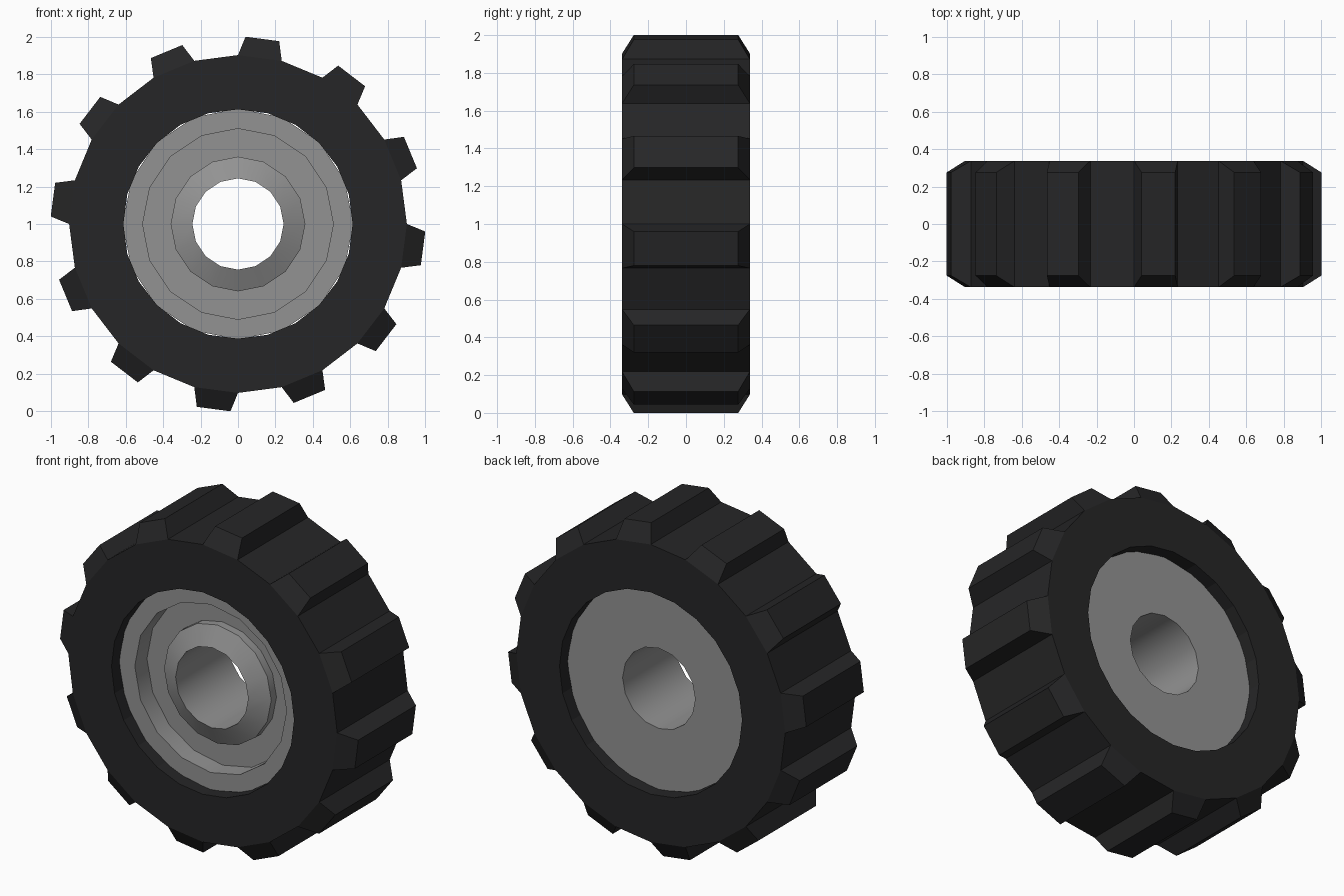
import bpy, bmesh
from math import sin, cos, tau, radians
from mathutils import Vector

if "Cube" in bpy.data.objects:
    bpy.data.objects.remove(bpy.data.objects["Cube"])

CENTRE_Z = 1.0


def point(r, a, y):
    """Point around the axle; angle runs clockwise from the top."""
    return Vector((r * sin(a), y, CENTRE_Z + r * cos(a)))


def lathe(bm, profile, sides):
    """Spin a closed (radius, y) profile about the axle; returns faces[segment][edge]."""
    rings = [[bm.verts.new(point(r, tau * i / sides, y)) for r, y in profile]
             for i in range(sides)]
    n = len(profile)
    return [[bm.faces.new((rings[i][j], rings[i][(j + 1) % n],
                           rings[(i + 1) % sides][(j + 1) % n], rings[(i + 1) % sides][j]))
             for j in range(n)] for i in range(sides)]


def finish(bm, name, colour):
    bmesh.ops.recalc_face_normals(bm, faces=bm.faces)
    mesh = bpy.data.meshes.new(name)
    bm.to_mesh(mesh)
    bm.free()
    mat = bpy.data.materials.new(name + "_material")
    mat.diffuse_color = colour
    mat.use_nodes = True
    mat.node_tree.nodes["Principled BSDF"].inputs["Base Color"].default_value = mat.diffuse_color
    mesh.materials.append(mat)
    obj = bpy.data.objects.new(name, mesh)
    bpy.context.collection.objects.link(obj)
    return obj


# Tyre: 24-sided ring, every second tread face pulled out into a tapered lug
SIDES, HALF_W = 24, 0.338
bm = bmesh.new()
faces = lathe(bm, [(0.613, -HALF_W), (0.903, -HALF_W), (0.903, HALF_W), (0.613, HALF_W)], SIDES)
for i in range(0, SIDES, 2):
    mid = tau * (i + 0.5) / SIDES
    lug = bmesh.ops.extrude_discrete_faces(bm, faces=[faces[i][1]])["faces"][0]
    tangent = point(1, mid + tau / 4, 0) - Vector((0, 0, CENTRE_Z))
    for v in lug.verts:
        side = 1 if (v.co - Vector((0, 0, CENTRE_Z))).dot(tangent) > 0 else -1
        v.co = point(1.002, mid + side * radians(5.2), 0.276 if v.co.y > 0 else -0.276)
finish(bm, "tyre", (0.019, 0.019, 0.02, 1))

# Hub: 16-sided, stepped dish with a raised boss in front, flat behind, open bore
bm = bmesh.new()
lathe(bm, [(0.617, 0.26), (0.617, -0.262), (0.51, -0.262), (0.51, -0.145), (0.36, -0.145),
           (0.36, -0.195), (0.244, -0.25), (0.244, 0.26)], 16)
hub = finish(bm, "hub", (0.29, 0.29, 0.29, 1))
bpy.context.view_layer.objects.active = hub
hub.select_set(True)
bpy.ops.object.shade_smooth_by_angle(angle=radians(30))
